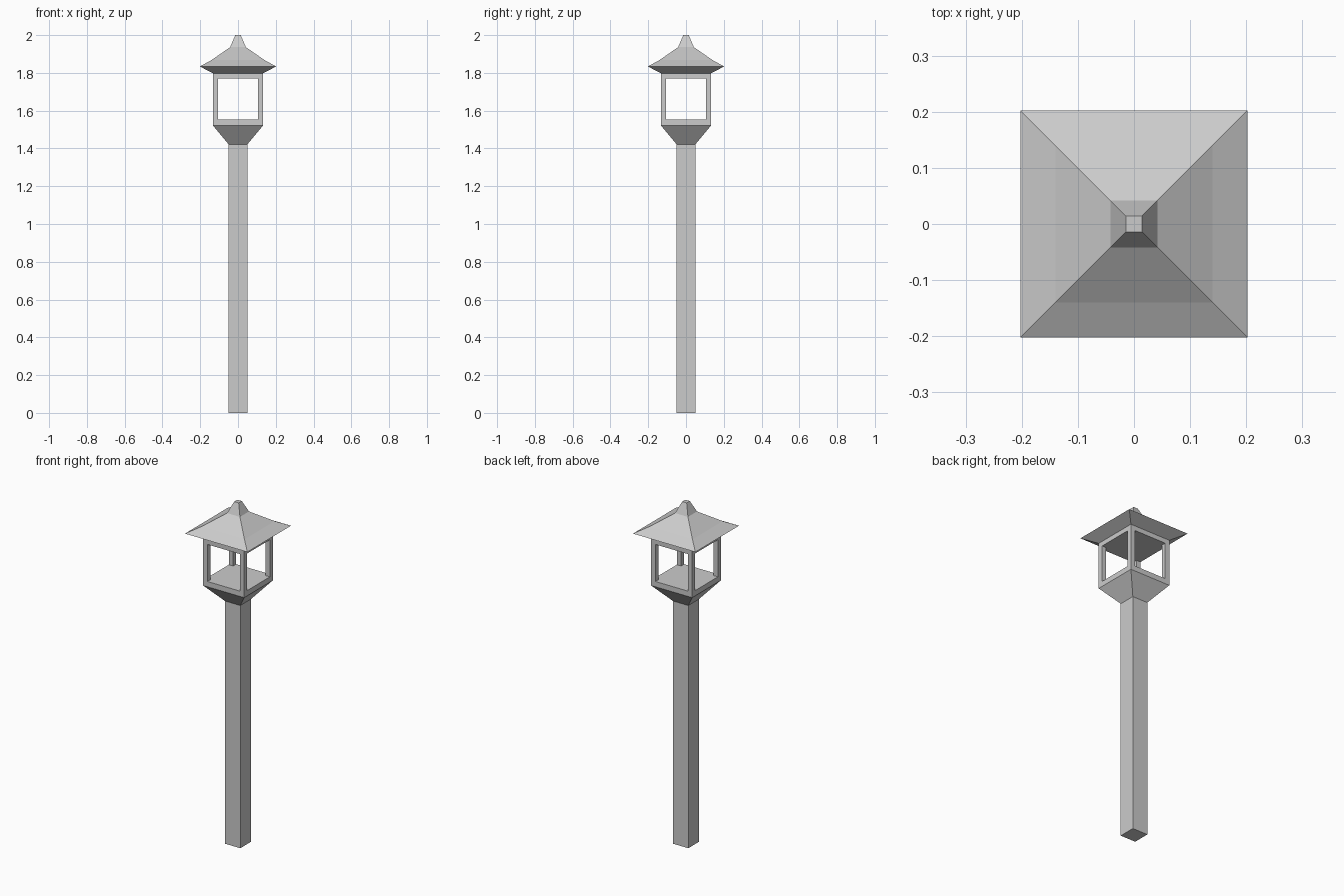
import bpy, bmesh

if "Cube" in bpy.data.objects:
    bpy.data.objects.remove(bpy.data.objects["Cube"])

def square_loft(name, rings):
    """Solid with square cross-sections, rings = (half width, height)."""
    bm = bmesh.new()
    loops = [[bm.verts.new((sx * w, sy * w, z))
              for sx, sy in ((-1, -1), (1, -1), (1, 1), (-1, 1))]
             for w, z in rings]
    for lo, hi in zip(loops, loops[1:]):
        for i in range(4):
            j = (i + 1) % 4
            bm.faces.new((lo[i], lo[j], hi[j], hi[i]))
    bm.faces.new(loops[0][::-1])
    bm.faces.new(loops[-1])
    mesh = bpy.data.meshes.new(name)
    bm.to_mesh(mesh)
    bm.free()
    obj = bpy.data.objects.new(name, mesh)
    bpy.context.collection.objects.link(obj)
    return obj

HALF, BAR = 0.133, 0.028          # lantern half width and bar thickness
SILL, HEAD = 1.553, 1.77          # bottom and top of the openings

# Post, flared bracket and lantern floor
square_loft("post", [(0.05, 0), (0.05, 1.422)])
square_loft("lantern_base", [(0.05, 1.422), (HALF, 1.522), (HALF, SILL)])

# Four corner bars around the open lantern
c = HALF - BAR / 2
for side_y, sy in (("front", -1), ("back", 1)):
    for side_x, sx in (("left", -1), ("right", 1)):
        bar = square_loft(f"corner_bar_{side_y}_{side_x}",
                          [(BAR / 2, SILL), (BAR / 2, HEAD)])
        bar.location = (sx * c, sy * c, 0)

# Head frame, sloping eaves, concave roof and finial
square_loft("roof", [(HALF, HEAD), (HALF, 1.798), (0.202, 1.834),
                     (0.14, 1.868), (0.042, 1.936), (0.0145, 2.0)])
